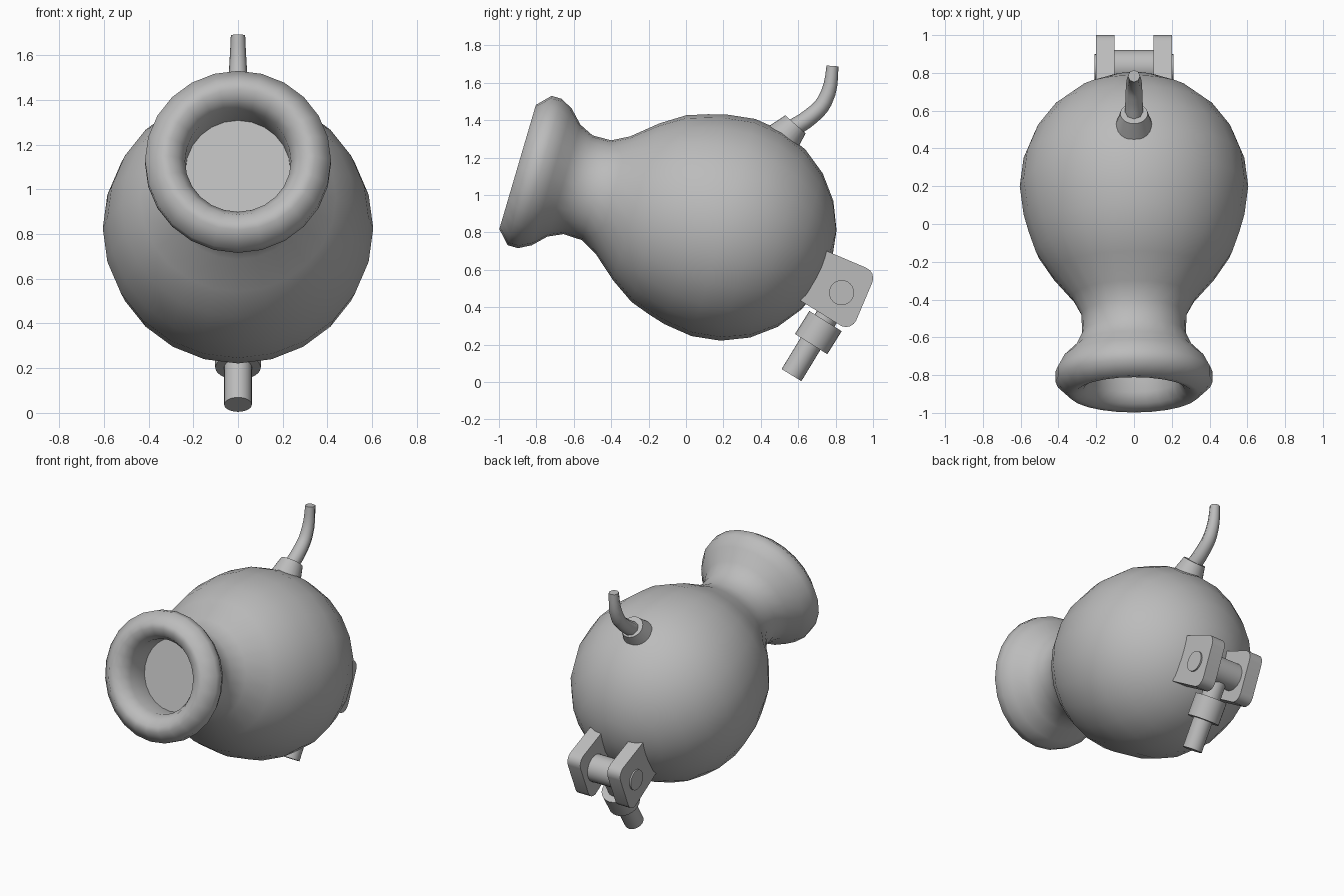
import bpy, bmesh, math
from mathutils import Vector, Matrix

cube = bpy.data.objects.get("Cube")
if cube:
    bpy.data.objects.remove(cube, do_unlink=True)

grey = bpy.data.materials.new("plain_grey")
grey.use_nodes = True
grey.diffuse_color = (0.5, 0.5, 0.5, 1)
grey.node_tree.nodes["Principled BSDF"].inputs["Base Color"].default_value = (0.5, 0.5, 0.5, 1)


def smooth(obj):
    bpy.ops.object.select_all(action="DESELECT")
    obj.select_set(True)
    bpy.context.view_layer.objects.active = obj
    bpy.ops.object.shade_smooth_by_angle(angle=math.radians(58))


def finish(name, bm):
    bmesh.ops.recalc_face_normals(bm, faces=bm.faces)
    mesh = bpy.data.meshes.new(name)
    bm.to_mesh(mesh)
    bm.free()
    mesh.materials.append(grey)
    obj = bpy.data.objects.new(name, mesh)
    bpy.context.collection.objects.link(obj)
    smooth(obj)
    return obj


def lathe(name, profile, origin, axis, segments=24):
    """Turn (distance along axis, radius) points around an axis."""
    z = Vector(axis).normalized()
    x = Vector((0, 0, 1)) if z.x else Vector((1, 0, 0))
    frame = Matrix((x, z.cross(x), z)).transposed().to_4x4()
    bm = bmesh.new()
    verts = [bm.verts.new((r, 0, t)) for t, r in profile]
    edges = [bm.edges.new(pair) for pair in zip(verts, verts[1:])]
    bmesh.ops.spin(bm, geom=verts + edges, cent=(0, 0, 0), axis=(0, 0, 1),
                   angle=math.tau, steps=segments)
    bmesh.ops.remove_doubles(bm, verts=bm.verts, dist=0.0005)
    bm.transform(Matrix.Translation(origin) @ frame)
    return finish(name, bm)


def rod(name, start, end, r1, r2=None, segments=24):
    start, end = Vector(start), Vector(end)
    length = (end - start).length
    return lathe(name, [(0, 0), (0, r1), (length, r2 or r1), (length, 0)],
                 start, end - start, segments)


# Round vessel with a waisted neck, rolled lip and shallow mouth
R = 0.605
ball = [(-R * math.cos(math.radians(a)), R * math.sin(math.radians(a)))
        for a in range(0, 106, 15)]
neck = [(0.25, 0.558), (0.36, 0.52), (0.485, 0.438), (0.616, 0.327), (0.707, 0.278),
        (0.81, 0.275), (0.889, 0.312), (0.956, 0.38), (1.023, 0.416), (1.08, 0.416)]
lip = [(1.147, 0.346), (1.145, 0.31), (1.122, 0.268), (1.066, 0.237), (0.91, 0.235), (0.91, 0)]
tilt = math.radians(16.4)
lathe("vessel_body", ball + neck + lip, (0, 0.2, 0.826),
      (0, -math.cos(tilt), math.sin(tilt)))

# Fuse socket and bent, tapering fuse
rod("fuse_socket", (0, 0.5, 1.283), (0, 0.585, 1.378), 0.106, 0.0725)
curve = bpy.data.curves.new("fuse", "CURVE")
curve.dimensions = "3D"
curve.bevel_depth = 1
curve.bevel_resolution = 2
curve.resolution_u = 4
curve.use_fill_caps = True
path = [(0.56, 1.35, 0.048), (0.66, 1.415, 0.046), (0.74, 1.5, 0.042), (0.783, 1.69, 0.032)]
spline = curve.splines.new("BEZIER")
spline.bezier_points.add(len(path) - 1)
for point, (y, z, r) in zip(spline.bezier_points, path):
    point.co = (0, y, z)
    point.radius = r
    point.handle_left_type = point.handle_right_type = "AUTO"
end = spline.bezier_points[-1]
end.handle_left_type = end.handle_right_type = "FREE"
end.handle_left = (0, 0.777, 1.61)
end.handle_right = (0, 0.785, 1.75)
fuse = bpy.data.objects.new("fuse", curve)
bpy.context.collection.objects.link(fuse)
bpy.ops.object.select_all(action="DESELECT")
fuse.select_set(True)
bpy.context.view_layer.objects.active = fuse
bpy.ops.object.convert(target="MESH")
fuse = bpy.context.view_layer.objects.active
fuse.data.materials.clear()
fuse.data.materials.append(grey)
smooth(fuse)

# Pair of bracket plates with rounded outer corners
pin = Vector((0, 0.832, 0.478))
out, up = Vector((0, 0.92, -0.39)), Vector((0, 0.39, 0.92))


def corner(u, v, r, start):
    """Quarter-round corner centred at (u, v)."""
    angles = [math.radians(start + 22.5 * i) for i in range(5)]
    return [(u + r * math.cos(a), v + r * math.sin(a)) for a in angles]


outline = ([(-0.18, 0.174), (-0.19, -0.125)]
           + corner(0.07, -0.105, 0.06, -90) + corner(0.07, 0.114, 0.06, 0))
for side, name in ((1, "left"), (-1, "right")):
    bm = bmesh.new()
    face = bm.faces.new([bm.verts.new(pin + out * u + up * v + Vector((side * 0.103, 0, 0)))
                         for u, v in outline])
    grown = bmesh.ops.extrude_face_region(bm, geom=[face], use_keep_orig=True)
    bmesh.ops.translate(bm, vec=(side * 0.097, 0, 0),
                        verts=[g for g in grown["geom"] if isinstance(g, bmesh.types.BMVert)])
    finish(name + "_bracket_plate", bm)

# Hinge pin, sleeve and hanging collared rod
across = Vector((1, 0, 0))
rod("hinge_pin", pin - across * 0.21, pin + across * 0.21, 0.067)
rod("hinge_sleeve", pin - across * 0.104, pin + across * 0.104, 0.09)
rod("hanging_rod", pin, (0, 0.564, 0.037), 0.062)
rod("rod_collar", (0, 0.746, 0.326), (0, 0.669, 0.203), 0.102)
